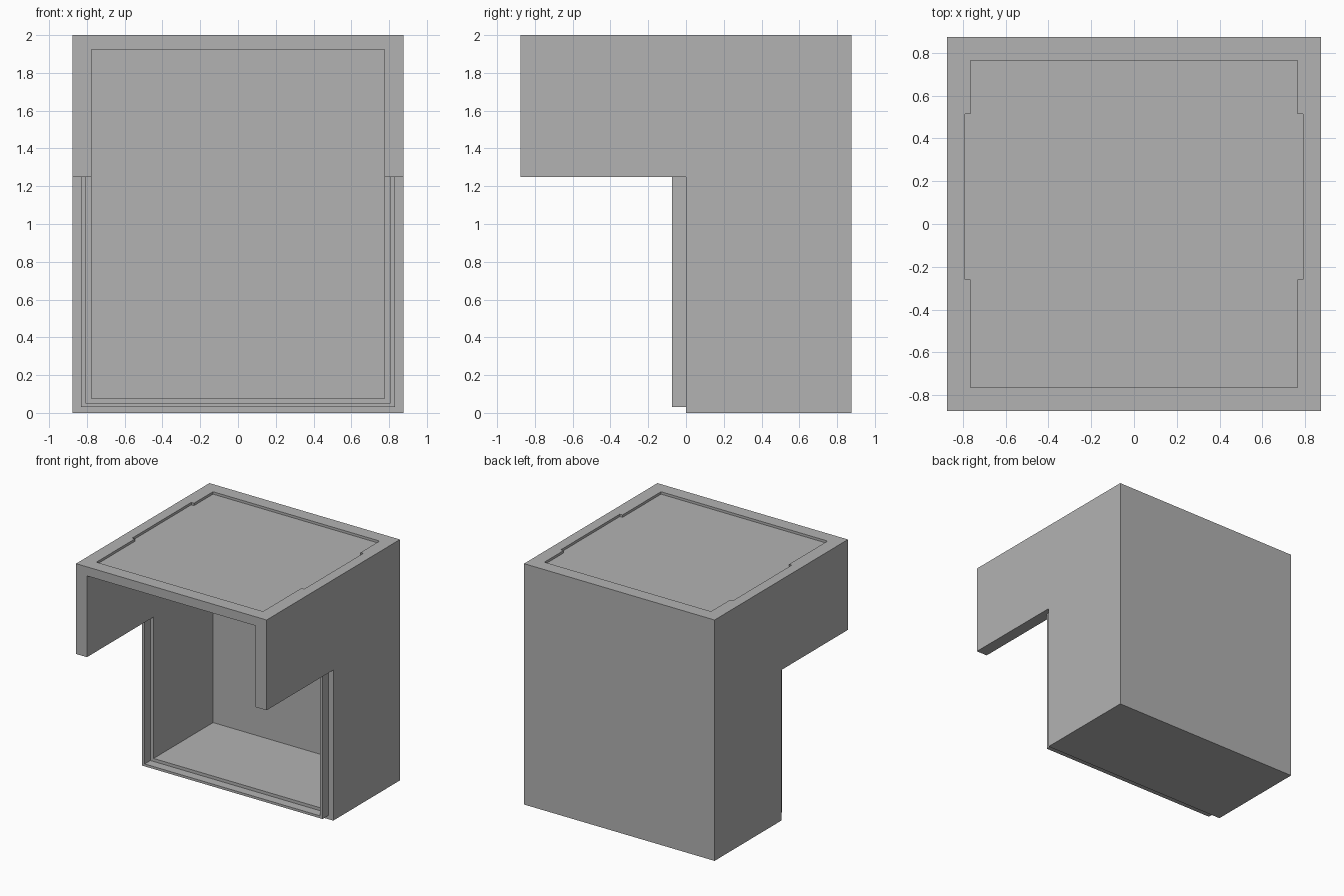
import bpy
import bmesh
from mathutils import Vector

if "Cube" in bpy.data.objects:
    bpy.data.objects.remove(bpy.data.objects["Cube"])

grey = bpy.data.materials.new("plain grey")
grey.diffuse_color = (0.448, 0.448, 0.448, 1.0)
grey.use_nodes = True
grey.node_tree.nodes["Principled BSDF"].inputs["Base Color"].default_value = grey.diffuse_color


def prism(name, outline, axis, start, end):
    """Extrude a 2D outline along x (outline = y,z), y (x,z) or z (x,y)."""
    place = {
        "x": lambda a, b: (start, a, b),
        "y": lambda a, b: (a, start, b),
        "z": lambda a, b: (a, b, start),
    }[axis]
    bm = bmesh.new()
    face = bm.faces.new([bm.verts.new(place(a, b)) for a, b in outline])
    new = bmesh.ops.extrude_face_region(bm, geom=[face])["geom"]
    shift = Vector([(end - start) if axis == k else 0 for k in "xyz"])
    bmesh.ops.translate(bm, vec=shift,
                        verts=[v for v in new if isinstance(v, bmesh.types.BMVert)])
    bmesh.ops.recalc_face_normals(bm, faces=bm.faces)
    mesh = bpy.data.meshes.new(name)
    bm.to_mesh(mesh)
    bm.free()
    mesh.materials.append(grey)
    obj = bpy.data.objects.new(name, mesh)
    bpy.context.collection.objects.link(obj)
    return obj


def combine(target, tool, operation):
    """Apply a boolean and discard the helper object."""
    mod = target.modifiers.new(operation.lower(), "BOOLEAN")
    mod.operation = operation
    mod.solver = "EXACT"
    mod.object = tool
    bpy.context.view_layer.objects.active = target
    bpy.ops.object.modifier_apply(modifier=mod.name)
    bpy.data.objects.remove(tool)


def mirrored(half):
    """Complete an outline that is symmetric about x = 0."""
    return half + [(-a, b) for a, b in reversed(half)]


W = 0.875          # half width of the housing
OVERHANG = 1.25    # underside of the front overhang

# Housing: L-shaped side profile
housing = prism("housing", [(0, 0), (W, 0), (W, 2), (-W, 2), (-W, OVERHANG), (0, OVERHANG)],
                "x", -W, W)

# Cavity open to the front
cavity = prism("cavity_cutter", mirrored([(0.775, 0.075), (0.775, 1.925)]), "y", -1.0, 0.78)
combine(housing, cavity, "DIFFERENCE")

# Shallow top recess with wider side notches
recess = prism("recess_cutter",
               mirrored([(0.765, -0.765), (0.765, -0.26), (0.79, -0.26),
                         (0.79, 0.515), (0.765, 0.515), (0.765, 0.765)]),
               "z", 1.98, 2.1)
combine(housing, recess, "DIFFERENCE")

# U-shaped lip around the lower opening, sunk slightly into the housing
top = OVERHANG + 0.02
lip = prism("opening_lip",
            [(-0.83, top), (-0.83, 0.03), (0.83, 0.03), (0.83, top),
             (0.805, top), (0.805, 0.05), (-0.805, 0.05), (-0.805, top)],
            "y", -0.075, 0.02)
combine(housing, lip, "UNION")
